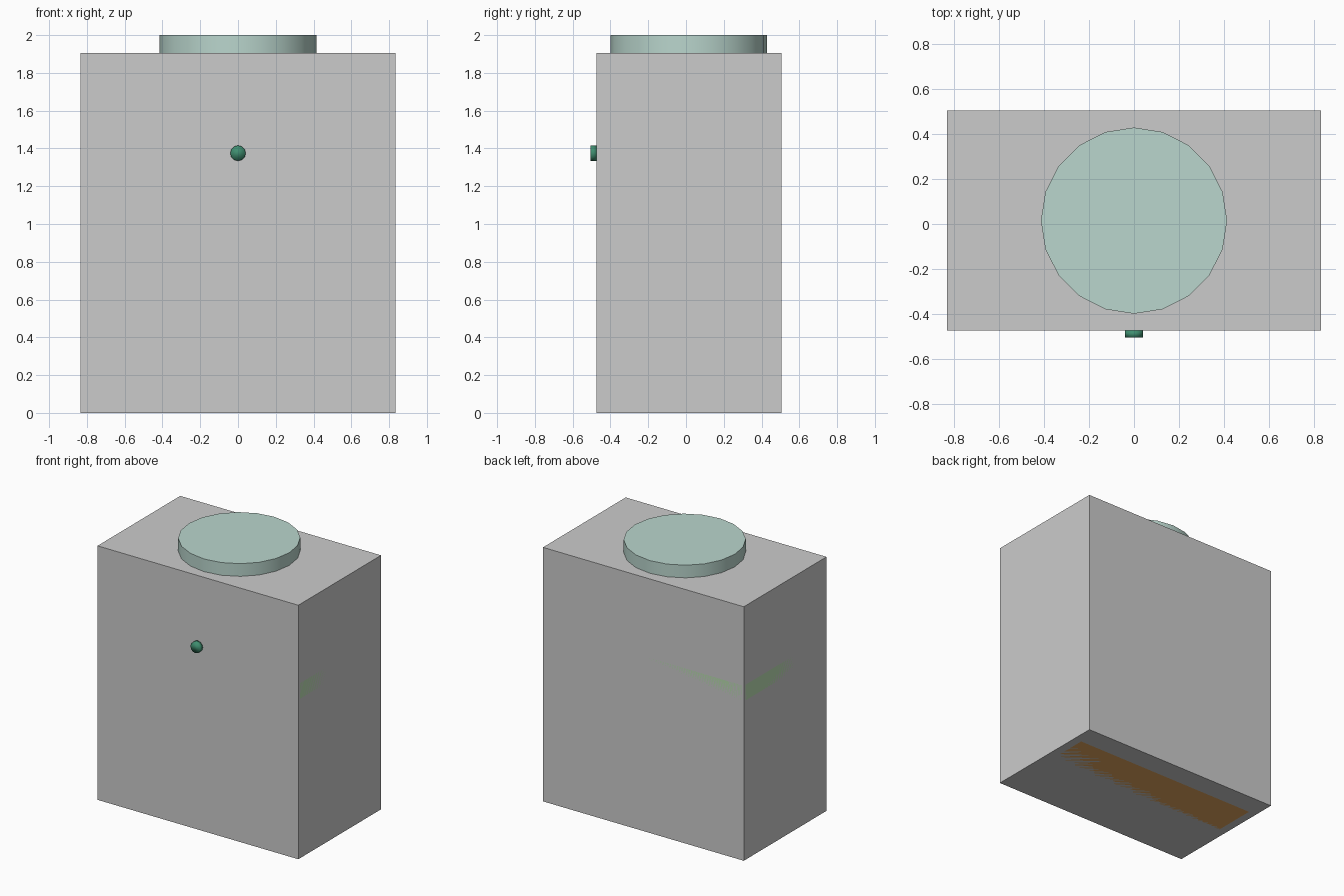
import bpy, bmesh, math

if "Cube" in bpy.data.objects:
    bpy.data.objects.remove(bpy.data.objects["Cube"])

CY = 0.015  # body centre in y


def paint(obj, name, rgb):
    mat = bpy.data.materials.new(name)
    mat.diffuse_color = (*rgb, 1)
    mat.use_nodes = True
    mat.node_tree.nodes["Principled BSDF"].inputs["Base Color"].default_value = mat.diffuse_color
    obj.data.materials.append(mat)


def block(name, half_x, half_y, z0, z1, corner=0.0):
    """Upright box, optionally with chamfered vertical corners."""
    bpy.ops.mesh.primitive_cube_add(size=2)
    obj = bpy.context.object
    obj.name = name
    obj.location = (0, CY, (z0 + z1) / 2)
    obj.scale = (half_x, half_y, (z1 - z0) / 2)
    bpy.ops.object.transform_apply(location=False, rotation=False, scale=True)
    if corner:
        bm = bmesh.new()
        bm.from_mesh(obj.data)
        upright = [e for e in bm.edges
                   if abs(e.verts[0].co.z - e.verts[1].co.z) > 1e-4]
        bmesh.ops.bevel(bm, geom=upright, offset=corner, segments=1, affect='EDGES')
        bm.to_mesh(obj.data)
        bm.free()
    return obj


def disc(name, sides, radius, depth, loc, rot=(0, 0, 0)):
    bpy.ops.mesh.primitive_cylinder_add(vertices=sides, radius=radius, depth=depth,
                                        location=loc, rotation=rot)
    obj = bpy.context.object
    obj.name = name
    return obj


# Main casing
block("body", 0.833, 0.49, 0, 1.905)

# Flush band round the casing
band = block("band", 0.833, 0.49, 1.195, 1.312, corner=0.018)
paint(band, "pale_green", (0.49, 0.72, 0.44))

# Flush base plate
base = block("base_plate", 0.77, 0.325, 0, 0.04)
paint(base, "orange", (0.8, 0.4, 0.12))

# Round lid on top
lid = disc("lid", 20, 0.415, 0.095, (0, CY, 1.9525))
bpy.ops.object.shade_smooth_by_angle(angle=math.radians(40))
paint(lid, "pale_teal", (0.49, 0.67, 0.61))

# Small button on the front
button = disc("button", 12, 0.041, 0.03, (0, -0.49, 1.375), (math.pi / 2, 0, 0))
bpy.ops.object.shade_smooth()
paint(button, "dark_green", (0.05, 0.27, 0.16))
